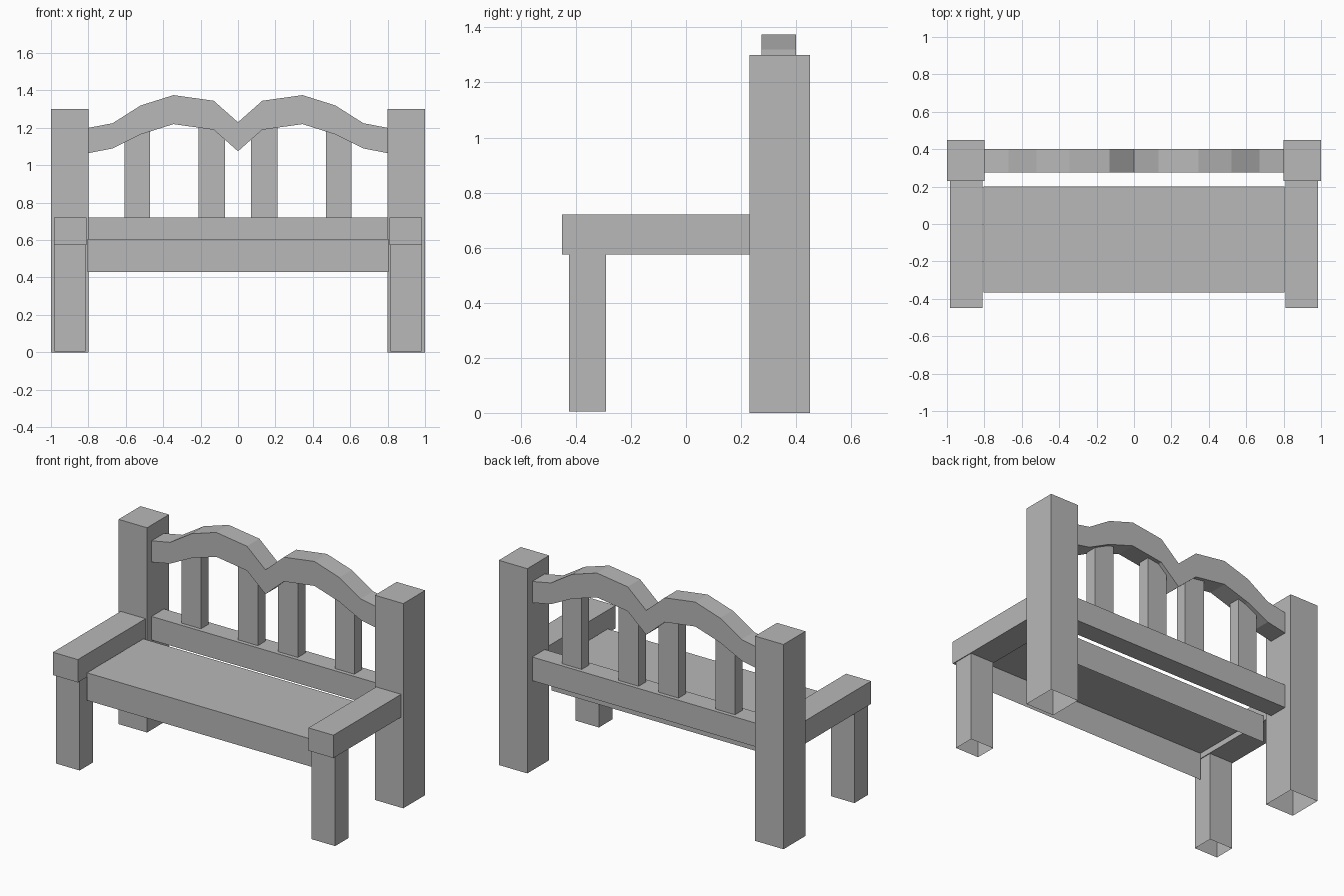
import bpy
import bmesh

cube = bpy.data.objects.get("Cube")
if cube:
    bpy.data.objects.remove(cube, do_unlink=True)

grey = bpy.data.materials.new("plain_grey")
grey.use_nodes = True
grey.diffuse_color = (0.48, 0.48, 0.48, 1)
grey.node_tree.nodes["Principled BSDF"].inputs["Base Color"].default_value = grey.diffuse_color


def finish(name, bm):
    mesh = bpy.data.meshes.new(name)
    bm.to_mesh(mesh)
    bm.free()
    mesh.materials.append(grey)
    obj = bpy.data.objects.new(name, mesh)
    bpy.context.collection.objects.link(obj)
    return obj


def box(name, x, y, z, is_open=None):
    """Box between (min, max) pairs; is_open tells which faces to leave out."""
    bm = bmesh.new()
    bmesh.ops.create_cube(bm, size=1)
    for v in bm.verts:
        v.co = [r[0] if c < 0 else r[1] for c, r in zip(v.co, (x, y, z))]
    bm.normal_update()
    if is_open:
        gone = [f for f in bm.faces if is_open(f.normal)]
        bmesh.ops.delete(bm, geom=gone, context='FACES')
    return finish(name, bm)


def bottom(n):
    return n.z < -0.5


def bottom_or_end(n):
    return n.z < -0.5 or abs(n.x) > 0.5


def pair(name, x, y, z, is_open=None):
    """The same box on both sides."""
    box("left_" + name, x, y, z, is_open)
    box("right_" + name, (-x[1], -x[0]), y, z, is_open)


# Frame: hollow-footed posts and legs, armrests
pair("back_post", (0.8, 1.0), (0.23, 0.45), (0, 1.3), bottom)
pair("front_leg", (0.815, 0.98), (-0.425, -0.29), (0.005, 0.575), bottom)
pair("armrest", (0.81, 0.985), (-0.45, 0.23), (0.575, 0.72))

# Seat: a channel with front and rear aprons, open below and at the ends
box("seat", (-0.805, 0.805), (-0.365, 0.2), (0.43, 0.605), bottom_or_end)

# Backrest: lower rail and slats
box("lower_rail", (-0.8, 0.8), (0.275, 0.4), (0.57, 0.72))
pair("inner_slat", (0.07, 0.21), (0.3, 0.375), (0.71, 1.21))
pair("outer_slat", (0.47, 0.607), (0.3, 0.375), (0.71, 1.18))

# Backrest: double-arched top rail from (x, underside, top) stations
half = [(0, 1.075, 1.23), (0.13, 1.19, 1.345), (0.345, 1.22, 1.375),
        (0.52, 1.165, 1.32), (0.67, 1.09, 1.225), (0.8, 1.065, 1.2)]
stations = [(-x, lo, hi) for x, lo, hi in half[:0:-1]] + half
bm = bmesh.new()
rings = [[bm.verts.new(p) for p in ((x, 0.275, lo), (x, 0.4, lo), (x, 0.4, hi), (x, 0.275, hi))]
         for x, lo, hi in stations]
for a, b in zip(rings, rings[1:]):
    for i in range(4):
        j = (i + 1) % 4
        bm.faces.new((a[i], a[j], b[j], b[i]))
bm.faces.new(rings[0])
bm.faces.new(rings[-1])
bmesh.ops.recalc_face_normals(bm, faces=bm.faces)
finish("arched_top_rail", bm)
